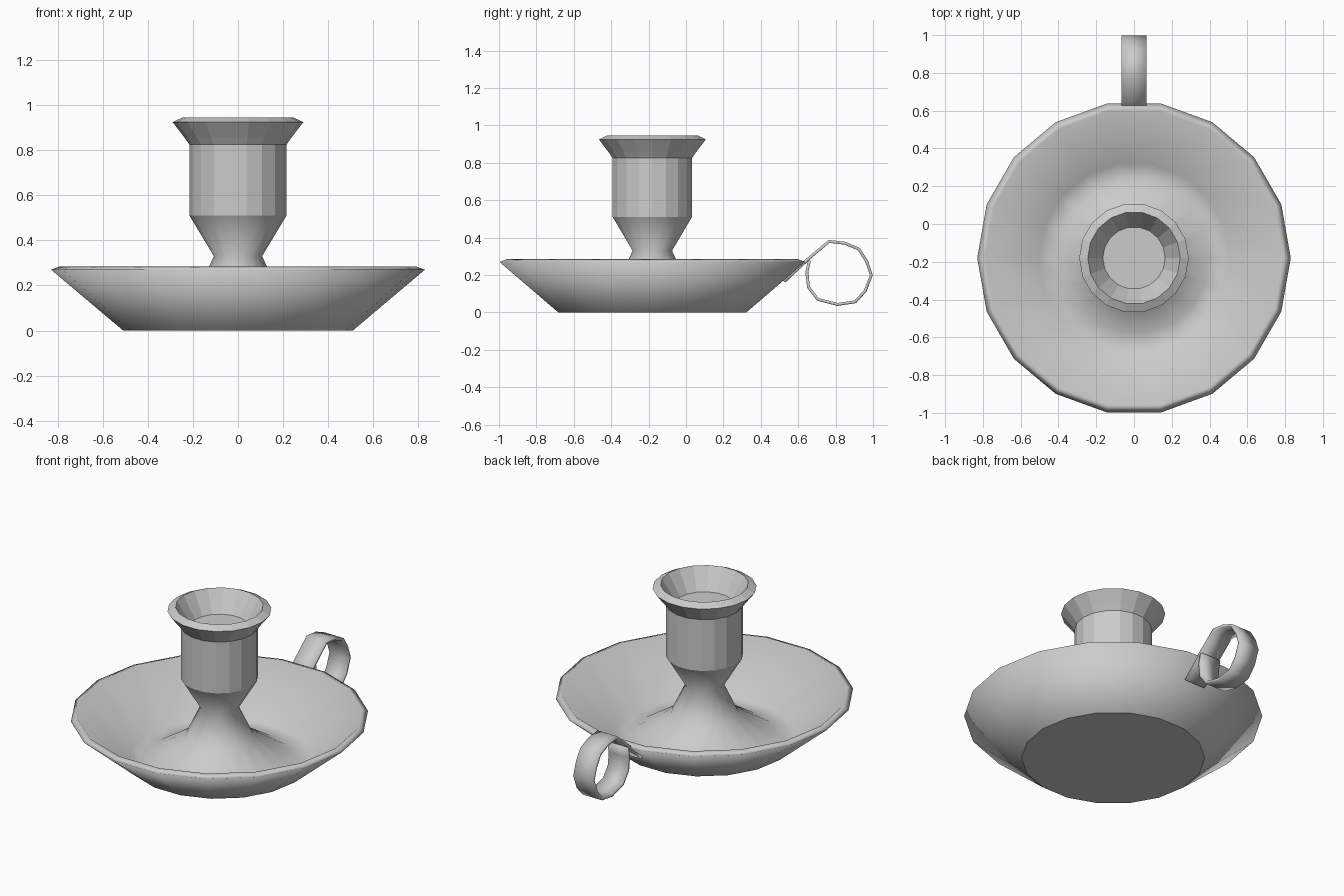
import bpy, bmesh, math

if "Cube" in bpy.data.objects:
    bpy.data.objects.remove(bpy.data.objects["Cube"])

SIDES = 18
CENTRE_Y = -0.18


def finish(bm, name):
    bmesh.ops.recalc_face_normals(bm, faces=bm.faces[:])
    mesh = bpy.data.meshes.new(name)
    bm.to_mesh(mesh)
    bm.free()
    obj = bpy.data.objects.new(name, mesh)
    bpy.context.collection.objects.link(obj)
    return obj


def lathe(name, profile, flat_bands):
    """Revolve an (r, z) profile, capping both ends; listed bands stay flat."""
    bm = bmesh.new()
    rings = []
    for r, z in profile:
        rings.append([bm.verts.new((r * math.cos(2 * math.pi * i / SIDES),
                                    CENTRE_Y + r * math.sin(2 * math.pi * i / SIDES), z))
                      for i in range(SIDES)])
    for band, (a, b) in enumerate(zip(rings, rings[1:])):
        for i in range(SIDES):
            j = (i + 1) % SIDES
            face = bm.faces.new((a[i], a[j], b[j], b[i]))
            face.smooth = band not in flat_bands
    bm.faces.new(rings[0][::-1])
    bm.faces.new(rings[-1])
    return finish(bm, name)


def strip(name, path, half_width, thickness):
    """Bent metal band: a (y, z) path swept across x and thickened."""
    bm = bmesh.new()
    rows = [[bm.verts.new((x, y, z)) for x in (-half_width, half_width)] for y, z in path]
    for a, b in zip(rows, rows[1:]):
        bm.faces.new((a[0], a[1], b[1], b[0]))
    obj = finish(bm, name)
    solid = obj.modifiers.new("thickness", 'SOLIDIFY')
    solid.thickness = thickness
    solid.offset = 0
    return obj


# Dish, stem and candle cup in one turned profile
profile = [
    (0.51, 0.0), (0.83, 0.27), (0.79, 0.285),              # outer dish wall and rim
    (0.505, 0.02), (0.40, 0.02), (0.19, 0.155),            # dish floor and flared foot
    (0.107, 0.33), (0.215, 0.51), (0.215, 0.825),          # neck and cup wall
    (0.24, 0.86), (0.29, 0.925), (0.245, 0.947),           # flared lip
    (0.165, 0.82),                                         # candle socket
]
lathe("candle_holder_body", profile, flat_bands=range(7, 12))

# Finger ring with its tail riveted under the dish rim
ring_path = [
    (0.525, 0.165), (0.652, 0.285), (0.765, 0.38), (0.85, 0.37), (0.925, 0.338),
    (0.965, 0.275), (0.991, 0.20), (0.958, 0.115), (0.905, 0.057), (0.81, 0.043),
    (0.705, 0.07), (0.655, 0.135), (0.646, 0.215), (0.66, 0.278),
]
ring = strip("finger_ring", ring_path, 0.067, 0.016)
bpy.context.view_layer.objects.active = ring
ring.select_set(True)
bpy.ops.object.shade_smooth_by_angle(angle=math.radians(40))
